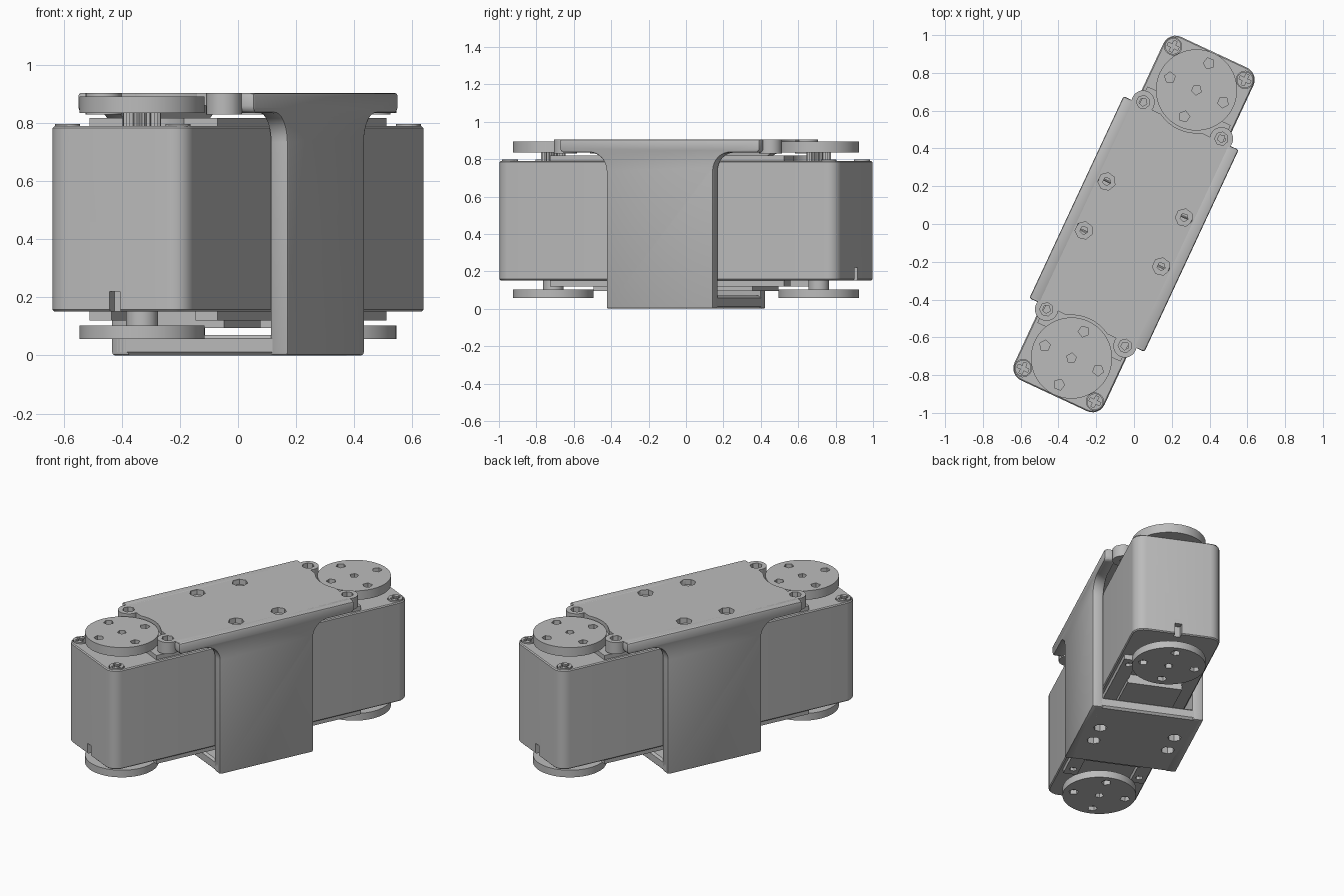
import bpy
import bmesh
from math import sin, cos, pi, radians

if "Cube" in bpy.data.objects:
    bpy.data.objects.remove(bpy.data.objects["Cube"], do_unlink=True)

TILT = radians(-25)      # whole assembly is turned about z
HORN_Y = 0.783           # rotor axis along the length
HORN_R = 0.215

grey = bpy.data.materials.new("plain_grey")
grey.use_nodes = True
grey.diffuse_color = (0.5, 0.5, 0.5, 1)
grey.node_tree.nodes["Principled BSDF"].inputs["Base Color"].default_value = (0.5, 0.5, 0.5, 1)


def circle(cx, cy, r, n, start=0.0):
    return [(cx + r * cos(start + 2 * pi * i / n), cy + r * sin(start + 2 * pi * i / n))
            for i in range(n)]


def rect(x0, x1, y0, y1):
    return [(x0, y0), (x1, y0), (x1, y1), (x0, y1)]


def arc(cx, cy, r, a0, a1, n):
    return [(cx + r * cos(radians(a0 + (a1 - a0) * i / n)),
             cy + r * sin(radians(a0 + (a1 - a0) * i / n))) for i in range(n + 1)]


def prism(name, outlines, lo, hi, along_x=False):
    """Extrude one or more outlines, along z or along x."""
    bm = bmesh.new()
    for pts in outlines:
        rings = []
        for h in (lo, hi):
            rings.append([bm.verts.new((h, p, q) if along_x else (p, q, h)) for p, q in pts])
        bm.faces.new(rings[0][::-1])
        bm.faces.new(rings[1])
        n = len(pts)
        for i in range(n):
            j = (i + 1) % n
            bm.faces.new((rings[0][i], rings[0][j], rings[1][j], rings[1][i]))
    bmesh.ops.recalc_face_normals(bm, faces=bm.faces[:])
    mesh = bpy.data.meshes.new(name)
    bm.to_mesh(mesh)
    bm.free()
    mesh.materials.append(grey)
    obj = bpy.data.objects.new(name, mesh)
    bpy.context.collection.objects.link(obj)
    return obj


def apply(obj, mod):
    bpy.context.view_layer.objects.active = obj
    bpy.ops.object.modifier_apply(modifier=mod.name)


def bevel(obj, width, segments=1):
    mod = obj.modifiers.new("edge", 'BEVEL')
    mod.width, mod.segments = width, segments
    mod.limit_method, mod.angle_limit = 'ANGLE', radians(40)
    apply(obj, mod)


def boolean(obj, outlines, lo, hi, operation='DIFFERENCE'):
    tool = prism("cutter", outlines, lo, hi)
    tool.hide_render = True
    mod = obj.modifiers.new("cut", 'BOOLEAN')
    mod.operation, mod.object, mod.solver = operation, tool, 'EXACT'
    apply(obj, mod)
    bpy.data.objects.remove(tool, do_unlink=True)


SIDES = (-1, 1)
bracket, servo = [], []

# Bracket side walls, flaring into a long lip under the top plate
half = [(0.315, 0)] + arc(0.415, 0.735, 0.1, 180, 90, 8) + [(0.575, 0.835), (0.59, 0.85), (0.59, 0.905)]
profile = half + [(-y, z) for y, z in reversed(half)]
for s, side in zip(SIDES, ("right", "left")):
    wall = prism("bracket_wall_" + side, [profile], *sorted((0.268 * s, 0.336 * s)), along_x=True)
    bevel(wall, 0.012, 2)
    bracket.append(wall)

# Top plate: screw ears, clearance for the horns, countersunk holes
ears = [(0.229 * a, 0.605 * b) for a in SIDES for b in SIDES]
holes = [(0.226 * a, 0.143 * b) for a in SIDES for b in SIDES]
top = prism("bracket_top", [rect(-0.322, 0.322, -0.588, 0.588)], 0.862, 0.905)
boolean(top, [circle(x, y, 0.062, 20) for x, y in ears], 0.83, 0.905, 'UNION')
boolean(top, [circle(0, HORN_Y * b, 0.228, 48) for b in SIDES], 0.8, 0.95)
boolean(top, [circle(x, y, 0.047, 7) for x, y in holes], 0.872, 0.95)
boolean(top, [circle(x, y, 0.036, 7) for x, y in ears], 0.865, 0.95)
boolean(top, [circle(x, y, 0.022, 5) for x, y in holes + ears], 0.8, 0.95)
bracket.append(top)

# Floor with four mounting holes
floor = prism("bracket_floor", [rect(-0.325, 0.325, -0.315, 0.315)], 0, 0.07)
bevel(floor, 0.012)
boolean(floor, [circle(0.224 * a, 0.075 * b, 0.04, 7) for a in SIDES for b in SIDES], -0.1, 0.1)
bracket.append(floor)

# Servo case with rounded outer corners, end notch and screw pockets
outline = ([(-0.263, 0.14), (0.263, 0.14)] + arc(0.193, 0.933, 0.07, 0, 90, 6)
           + arc(-0.193, 0.933, 0.07, 90, 180, 6))
screws = [(0.21 * s, 0.94) for s in SIDES]
case = prism("servo_case", [outline], 0.152, 0.79)
bevel(case, 0.006)
boolean(case, [rect(-0.02, 0.02, 0.965, 1.1)], 0.1, 0.22)
boolean(case, [circle(x, y, 0.046, 20) for x, y in screws], 0.775, 0.9)
servo.append(case)

# Cross-head screws
for (x, y), side in zip(screws, ("right", "left")):
    screw = prism("case_screw_" + side, [circle(x, y, 0.043, 20)], 0.77, 0.798)
    w, r = 0.009, 0.031
    cross = [(-w, -r), (w, -r), (w, -w), (r, -w), (r, w), (w, w),
             (w, r), (-w, r), (-w, w), (-r, w), (-r, -w), (-w, -w)]
    boolean(screw, [[(x + p, y + q) for p, q in cross]], 0.783, 0.9)
    servo.append(screw)

# Raised step on top of the case
step = prism("case_top_step", [rect(-0.243, 0.243, 0.15, 0.69)], 0.78, 0.818)
boolean(step, [circle(0, HORN_Y, 0.15, 32)], 0.79, 0.9)
servo.append(step)

# Lower rails with screw holes, and the socket block between them
rails = prism("case_lower_rails", [rect(*sorted((0.16 * s, 0.243 * s)), 0.15, 0.69) for s in SIDES],
              0.12, 0.16)
boolean(rails, [circle(0.2 * s, 0.63, 0.022, 6) for s in SIDES], 0.1, 0.14)
servo.append(rails)
servo.append(prism("socket_block", [rect(-0.165, 0.165, 0.17, 0.47)], 0.095, 0.16))

# Splined shaft above, plain shaft below
teeth = 22
spline = [(r * cos(pi * i / teeth), HORN_Y + r * sin(pi * i / teeth))
          for i in range(2 * teeth) for r in [0.066 if i % 2 else 0.057]]
servo.append(prism("splined_shaft", [spline], 0.78, 0.845))
servo.append(prism("lower_shaft", [circle(0, HORN_Y, 0.055, 32)], 0.095, 0.16))

# Horn discs with a centre hole and four around it
pattern = [circle(0, HORN_Y, 0.027, 5)]
pattern += [circle(0.155 * cos(k * pi / 2), HORN_Y + 0.155 * sin(k * pi / 2), 0.03, 5, k)
            for k in range(4)]
for name, lo, hi, cut in (("upper_horn", 0.835, 0.893, (0.86, 1)),
                          ("lower_horn", 0.057, 0.103, (0, 0.085))):
    horn = prism(name, [circle(0, HORN_Y, HORN_R, 64)], lo, hi)
    boolean(horn, pattern, *cut)
    servo.append(horn)

# Second servo faces the opposite way; then turn everything
parts = bracket + servo
for obj in servo:
    twin = obj.copy()
    twin.name = "front_" + obj.name
    obj.name = "back_" + obj.name
    bpy.context.collection.objects.link(twin)
    twin.rotation_euler.z = pi
    parts.append(twin)
bpy.ops.object.select_all(action='DESELECT')
for obj in parts:
    obj.rotation_euler.z += TILT
    obj.select_set(True)
bpy.context.view_layer.objects.active = parts[0]
bpy.ops.object.shade_smooth_by_angle(angle=radians(30))
